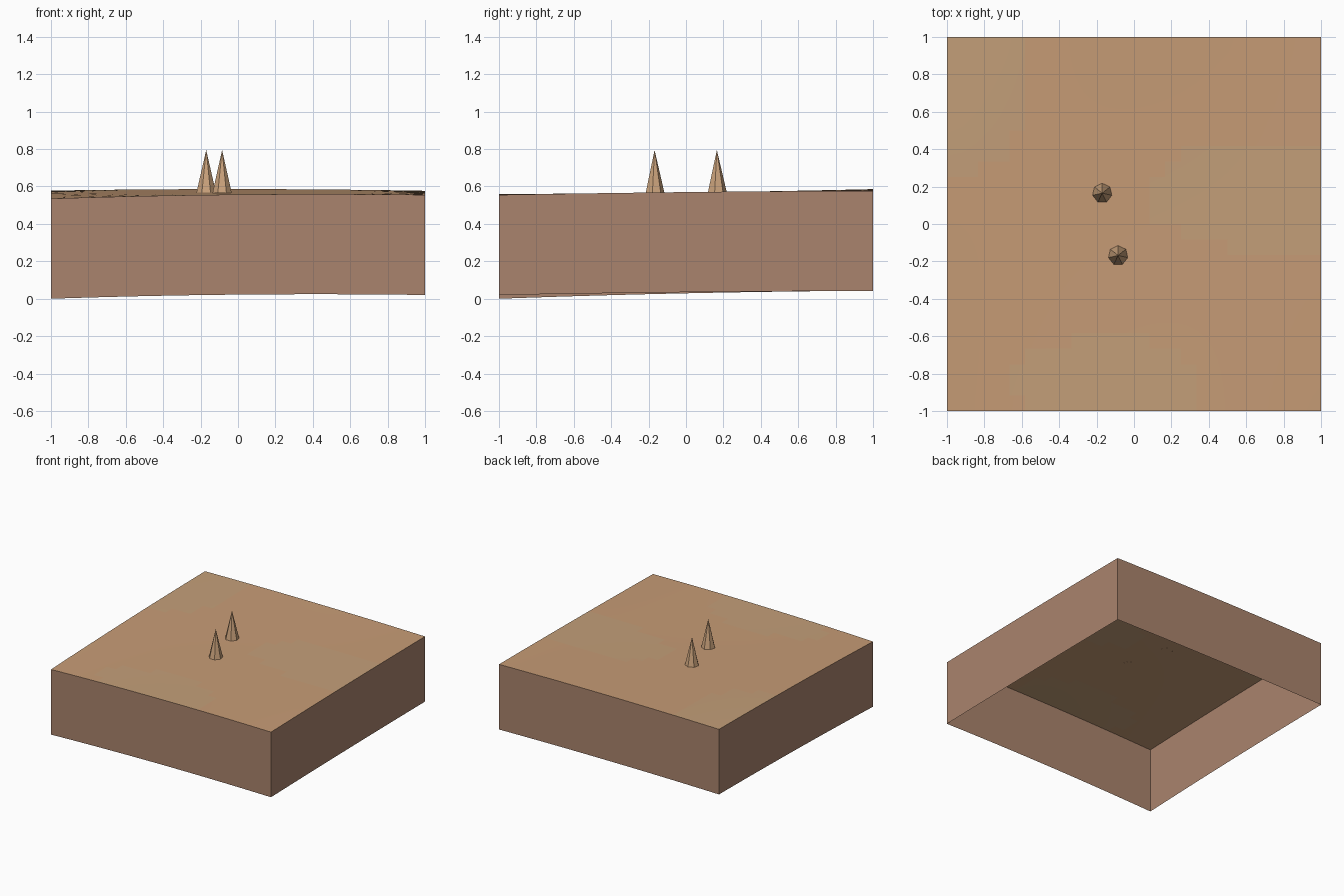
import bpy, bmesh, math

cube = bpy.data.objects.get("Cube")
if cube:
    bpy.data.objects.remove(cube, do_unlink=True)


def material(name, *rgb):
    """Flat material from 0-255 display values."""
    col = [((c / 255 + 0.055) / 1.055) ** 2.4 for c in rgb] + [1]
    m = bpy.data.materials.new(name)
    m.use_nodes = True
    m.diffuse_color = col
    m.node_tree.nodes["Principled BSDF"].inputs["Base Color"].default_value = col
    return m


SAND = material("warm sand", 199, 156, 118)
PALE = material("pale sand", 196, 159, 121)
EARTH = material("brown earth", 170, 132, 109)
SPIKE = material("spike tan", 203, 163, 124)

DEPTH = 0.535
N = 24
# Ground heights on a 3 x 3 lattice, front row to back row
ROWS = [(0.535, 0.557, 0.555), (0.564, 0.567, 0.57), (0.578, 0.586, 0.577)]
# Pale ground patches: centre x, centre y, radius x, radius y
PATCHES = [(-0.15, -0.85, 0.5, 0.25), (0.75, 0.15, 0.7, 0.3), (-0.95, 0.85, 0.4, 0.6)]


def blend(a, b, c, t):
    return a * t * (t - 1) / 2 + b * (1 - t * t) + c * t * (t + 1) / 2


def ground(x, y):
    return blend(*(blend(*row, x) for row in ROWS), y)


def make(name, bm, mats):
    mesh = bpy.data.meshes.new(name)
    bm.to_mesh(mesh)
    bm.free()
    for m in mats:
        mesh.materials.append(m)
    obj = bpy.data.objects.new(name, mesh)
    bpy.context.collection.objects.link(obj)
    return obj


# Gently rolling ground sheet
bm = bmesh.new()
bmesh.ops.create_grid(bm, x_segments=N, y_segments=N, size=1)
for v in bm.verts:
    v.co.z = ground(v.co.x, v.co.y)
for f in bm.faces:
    f.smooth = True
    c = f.calc_center_median()
    f.material_index = int(any(((c.x - px) / rx) ** 2 + ((c.y - py) / ry) ** 2 < 1
                               for px, py, rx, ry in PATCHES))
make("ground", bm, [SAND, PALE])

# Earth walls hanging from the ground edge, open underneath
bm = bmesh.new()
corners = [(-1, -1), (1, -1), (1, 1), (-1, 1)]
for i, (ax, ay) in enumerate(corners):
    bx, by = corners[(i + 1) % 4]
    pairs = []
    for k in range(N + 1):
        t = k / N
        x, y = ax + (bx - ax) * t, ay + (by - ay) * t
        z = ground(x, y)
        pairs.append((bm.verts.new((x, y, z - DEPTH)), bm.verts.new((x, y, z))))
    for (a, b), (c, d) in zip(pairs, pairs[1:]):
        bm.faces.new((a, c, d, b))
make("earth_walls", bm, [EARTH])

# Seven-sided spikes standing on the ground
for name, x, y in [("back_spike", -0.17, 0.165), ("front_spike", -0.085, -0.168)]:
    bm = bmesh.new()
    z = ground(x, y)
    apex = bm.verts.new((x, y, 0.795))
    ring = []
    for k in range(7):
        a = math.pi / 2 + math.tau * k / 7
        px, py = x + 0.053 * math.cos(a), y + 0.053 * math.sin(a)
        ring.append(bm.verts.new((px, py, z)))
    for k in range(7):
        bm.faces.new((ring[k], ring[(k + 1) % 7], apex))
    make(name, bm, [SPIKE])
